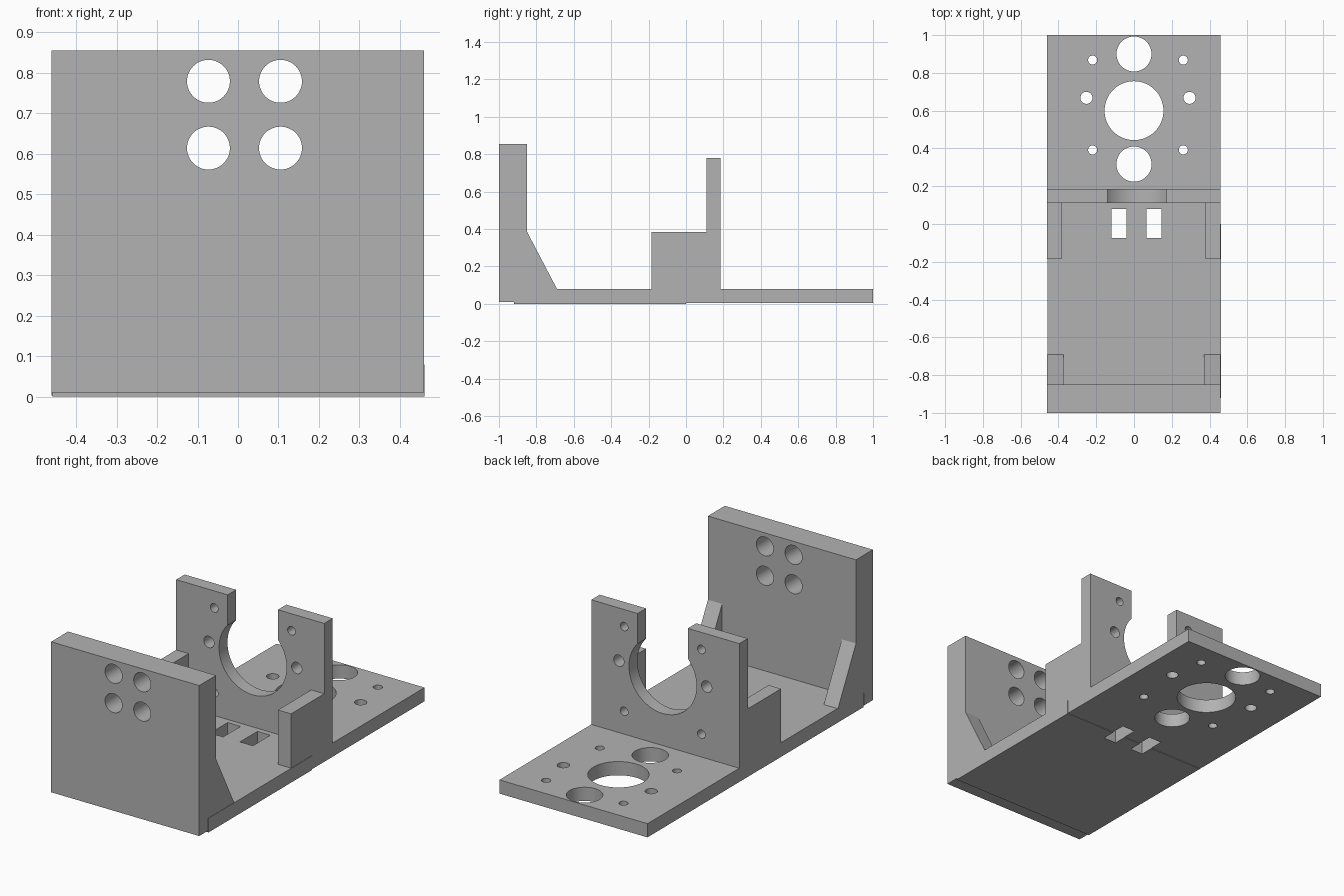
import bpy, bmesh, math
from mathutils import Vector

if "Cube" in bpy.data.objects:
    bpy.data.objects.remove(bpy.data.objects["Cube"])

grey = bpy.data.materials.new("plain grey")
grey.diffuse_color = (0.45, 0.45, 0.45, 1)
grey.use_nodes = True
grey.node_tree.nodes["Principled BSDF"].inputs["Base Color"].default_value = grey.diffuse_color

X0, X1 = -0.461, 0.459          # body sides
FLOOR = 0.08                    # top of the base plate


def make(name, bm):
    bmesh.ops.recalc_face_normals(bm, faces=bm.faces)
    me = bpy.data.meshes.new(name)
    bm.to_mesh(me)
    bm.free()
    me.materials.append(grey)
    ob = bpy.data.objects.new(name, me)
    bpy.context.collection.objects.link(ob)
    return ob


def add_prism(bm, pts, direction):
    """Fill a planar outline and extrude it along a direction."""
    f = bm.faces.new([bm.verts.new(p) for p in pts])
    ext = bmesh.ops.extrude_face_region(bm, geom=[f])
    moved = [g for g in ext["geom"] if isinstance(g, bmesh.types.BMVert)]
    bmesh.ops.translate(bm, verts=moved, vec=Vector(direction))


def side_prism(name, profile, x0, x1):
    """Extrude a (y, z) side profile across x."""
    bm = bmesh.new()
    add_prism(bm, [(x0, y, z) for y, z in profile], (x1 - x0, 0, 0))
    return make(name, bm)


def box(name, x0, x1, y0, y1, z0, z1):
    return side_prism(name, [(y0, z0), (y1, z0), (y1, z1), (y0, z1)], x0, x1)


def circle(cx, cy, r, n=48):
    return [(cx + r * math.cos(2 * math.pi * i / n),
             cy + r * math.sin(2 * math.pi * i / n)) for i in range(n)]


def rect(x0, x1, y0, y1):
    return [(x0, y0), (x1, y0), (x1, y1), (x0, y1)]


def cut(ob, outlines, axis, a, b):
    """Cut outlines through an object along z (plan) or y (elevation)."""
    bm = bmesh.new()
    for o in outlines:
        if axis == "z":
            add_prism(bm, [(u, v, a) for u, v in o], (0, 0, b - a))
        else:
            add_prism(bm, [(u, a, v) for u, v in o], (0, b - a, 0))
    cutter = make("hole_cutter", bm)
    cutter.hide_render = True
    mod = ob.modifiers.new("holes", "BOOLEAN")
    mod.operation, mod.solver, mod.object = "DIFFERENCE", "EXACT", cutter
    bpy.context.view_layer.objects.active = ob
    bpy.ops.object.modifier_apply(modifier=mod.name)
    bpy.data.objects.remove(cutter)
    bpy.ops.object.select_all(action="DESELECT")
    ob.select_set(True)
    bpy.ops.object.shade_smooth_by_angle(angle=math.radians(30))


def bolt_pattern(cx, cy):
    """Six screw holes: four small at the corners, two larger at the sides."""
    holes = []
    for s in (-1, 1):
        holes += [circle(cx + s * 0.24, cy + 0.20, 0.024, 24),
                  circle(cx + s * 0.273, cy, 0.032, 24),
                  circle(cx + s * 0.24, cy - 0.276, 0.024, 24)]
    return holes


# Base plate: front section sits a hair lower and to the right
base_front = box("base_front", -0.458, 0.461, -0.92, 0, 0, FLOOR)
cut(base_front, [rect(-0.12, -0.04, -0.075, 0.1), rect(0.065, 0.145, -0.075, 0.1)],
    "z", -0.1, 0.2)
base_back = box("base_back", X0, X1, 0, 1, 0.003, FLOOR)
cut(base_back, [rect(-0.12, -0.04, -0.1, 0.08), rect(0.065, 0.145, -0.1, 0.08),
                circle(0, 0.6, 0.156, 64), circle(0, 0.9, 0.093), circle(0, 0.317, 0.093)]
    + bolt_pattern(0.021, 0.668), "z", -0.1, 0.2)

# Front wall with four round holes
front_wall = side_prism("front_wall", [(-1, 0.01), (-0.92, 0.01), (-0.92, FLOOR),
                                       (-0.85, FLOOR), (-0.85, 0.855), (-1, 0.855)], X0, X1)
cut(front_wall, [circle(x, z, 0.053) for x in (-0.073, 0.105) for z in (0.614, 0.779)],
    "y", -1.1, -0.7)

# Sloped gussets behind the front wall
slope = [(-0.85, FLOOR), (-0.69, FLOOR), (-0.85, 0.385)]
side_prism("left_gusset", slope, X0, -0.373)
side_prism("right_gusset", slope, 0.371, X1)

# Upright motor mount with an open-topped round cutout and screw holes
mount_wall = box("mount_wall", X0, X1, 0.11, 0.185, FLOOR, 0.78)
r, half, cx, cz = 0.21, 0.156, 0.015, 0.47
start = math.acos(half / r)
sweep = math.pi + 2 * start
keyhole = [(cx + half, 0.9), (cx - half, 0.9)]
keyhole += [(cx + r * math.cos(math.pi - start + sweep * i / 56),
             cz + r * math.sin(math.pi - start + sweep * i / 56)) for i in range(57)]
cut(mount_wall, [keyhole] + bolt_pattern(0.015, 0.484), "y", 0.0, 0.3)

# Side blocks bracing the mount
box("left_side_block", X0, -0.384, -0.185, 0.11, FLOOR, 0.385)
box("right_side_block", 0.378, X1, -0.185, 0.11, FLOOR, 0.385)
